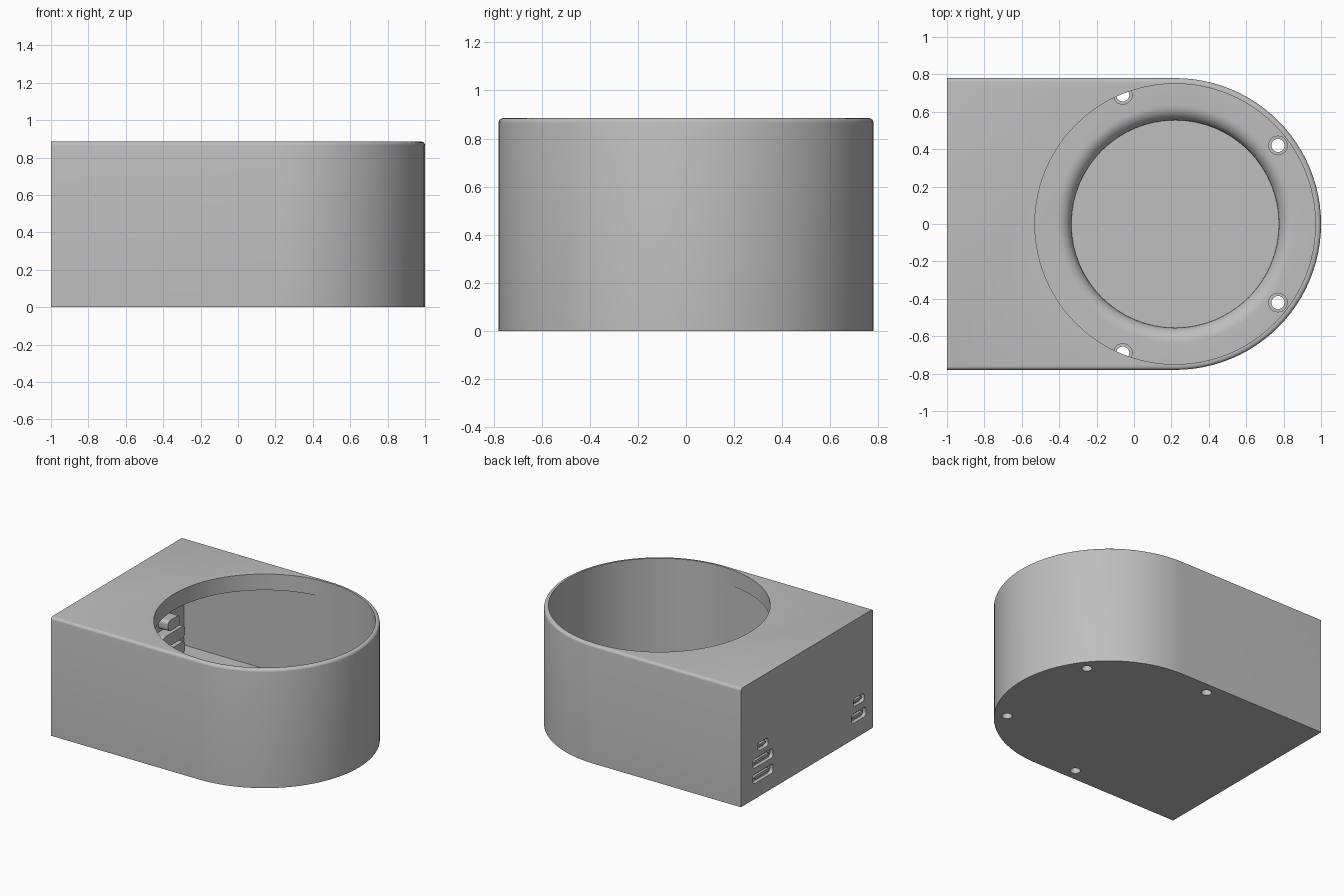
import bpy, bmesh, math

if "Cube" in bpy.data.objects:
    bpy.data.objects.remove(bpy.data.objects["Cube"])

CX, R, WALL = 0.22, 0.78, 0.03          # round end centre, outer radius, wall
HEIGHT, FLOOR, LID = 0.885, 0.10, 0.12  # overall, floor and lid thickness

grey = bpy.data.materials.new("plain_grey")
grey.use_nodes = True
color = (0.52, 0.52, 0.52, 1)
grey.diffuse_color = color
grey.node_tree.nodes["Principled BSDF"].inputs["Base Color"].default_value = color


def finish(bm, name):
    bmesh.ops.recalc_face_normals(bm, faces=bm.faces)
    mesh = bpy.data.meshes.new(name)
    bm.to_mesh(mesh)
    bm.free()
    obj = bpy.data.objects.new(name, mesh)
    bpy.context.collection.objects.link(obj)
    mesh.materials.append(grey)
    return obj


def prism(points, axis_shift):
    """Extrude a closed outline along a vector."""
    bm = bmesh.new()
    face = bm.faces.new([bm.verts.new(p) for p in points])
    ext = bmesh.ops.extrude_face_region(bm, geom=[face])
    verts = [v for v in ext["geom"] if isinstance(v, bmesh.types.BMVert)]
    bmesh.ops.translate(bm, verts=verts, vec=axis_shift)
    return bm


def arc(x, y, r, start, end, n):
    step = (end - start) / n
    return [(x + r * math.cos(start + i * step), y + r * math.sin(start + i * step))
            for i in range(n + 1)]


def d_outline(inset, z):
    """Plan with one square end and one half-round end."""
    r, left = R - inset, -1 + inset
    pts = arc(CX, 0, r, -math.pi / 2, math.pi / 2, 48)
    return [(x, y, z) for x, y in pts + [(left, r), (left, -r)]]


def cylinder(name, x, y, r, z0, z1, n):
    pts = arc(x, y, r, -math.pi / 2, 1.5 * math.pi, n)[:-1]
    return finish(prism([(a, b, z0) for a, b in pts], (0, 0, z1 - z0)), name)


def carve(target, cutter):
    mod = target.modifiers.new(cutter.name, 'BOOLEAN')
    mod.operation, mod.solver, mod.object = 'DIFFERENCE', 'EXACT', cutter
    bpy.context.view_layer.objects.active = target
    bpy.ops.object.modifier_apply(modifier=mod.name)
    bpy.data.objects.remove(cutter)


def slot_outline(x, y, z, w, h, n=6):
    """Rounded slot on the square end."""
    r, half, q = h * 0.35, (w / 2, h / 2), math.pi / 2
    pts = []
    for k, (sy, sz) in enumerate([(1, 1), (-1, 1), (-1, -1), (1, -1)]):
        pts += arc(y + sy * (half[0] - r), z + sz * (half[1] - r), r, k * q, (k + 1) * q, n)
    return [(x, a, b) for a, b in pts]


# Housing shell with a rounded top edge on the sides and round end
bm = prism(d_outline(0, 0), (0, 0, HEIGHT))
top_edges = [e for e in bm.edges
             if all(v.co.z > HEIGHT - 0.01 for v in e.verts)
             and not all(v.co.x < -0.99 for v in e.verts)]
bmesh.ops.bevel(bm, geom=top_edges, offset=0.02, segments=4, profile=0.5, affect='EDGES')
housing = finish(bm, "housing")

# Inner cavity and large round opening through the lid
cavity = finish(prism(d_outline(WALL, FLOOR), (0, 0, HEIGHT - LID - FLOOR)), "cavity_cutter")
carve(housing, cavity)
carve(housing, cylinder("opening_cutter", CX, 0, R - WALL, HEIGHT - LID - 0.1, 1.1, 96))

# Round floor recess with a rolled edge
r0, roll, n = 0.555, 0.08, 8
profile = [(0, FLOOR - roll)]
profile += [(r0 + roll * (1 - math.cos(i / n * math.pi / 2)),
             FLOOR - roll + roll * math.sin(i / n * math.pi / 2)) for i in range(n + 1)]
profile += [(r0 + roll, FLOOR + 0.05), (0, FLOOR + 0.05)]
bm = bmesh.new()
ring = [bm.verts.new((CX + r, 0, z)) for r, z in profile]
edges = [bm.edges.new(pair) for pair in zip(ring, ring[1:])]
bmesh.ops.spin(bm, geom=ring + edges, cent=(CX, 0, 0), axis=(0, 0, 1),
               angle=2 * math.pi, steps=64, use_duplicate=False)
bmesh.ops.remove_doubles(bm, verts=bm.verts, dist=0.0001)
carve(housing, finish(bm, "recess_cutter"))

# Four counterbored screw holes through the floor
for x, y in [(0.77, 0.42), (-0.06, 0.69)]:
    for side in (1, -1):
        carve(housing, cylinder("screw_cutter", x, side * y, 0.035, -0.1, FLOOR + 0.05, 24))
        carve(housing, cylinder("bore_cutter", x, side * y, 0.05, FLOOR / 2, FLOOR + 0.05, 24))

# Port slots in the square end, each with a connector behind it
ports = [("small_left", 0.52, 0.37, 0.12, 0.06), ("wide_upper", 0.52, 0.265, 0.24, 0.07),
         ("wide_lower", 0.52, 0.15, 0.24, 0.07), ("small_right", -0.61, 0.27, 0.13, 0.06),
         ("medium_right", -0.61, 0.155, 0.17, 0.07)]
for name, y, z, w, h in ports:
    carve(housing, finish(prism(slot_outline(-1.1, y, z, w, h), (0.2, 0, 0)), "slot_cutter"))
    finish(prism(slot_outline(-0.972, y, z, w + 0.02, h + 0.02), (0.08, 0, 0)),
           name + "_connector")
    finish(prism(slot_outline(-0.99, y, z, w * 0.7, h * 0.3), (0.03, 0, 0)),
           name + "_tongue")

# Smooth curved walls, keep the edges crisp
bpy.ops.object.select_all(action='DESELECT')
housing.select_set(True)
bpy.context.view_layer.objects.active = housing
bpy.ops.object.shade_smooth_by_angle(angle=math.radians(30))
